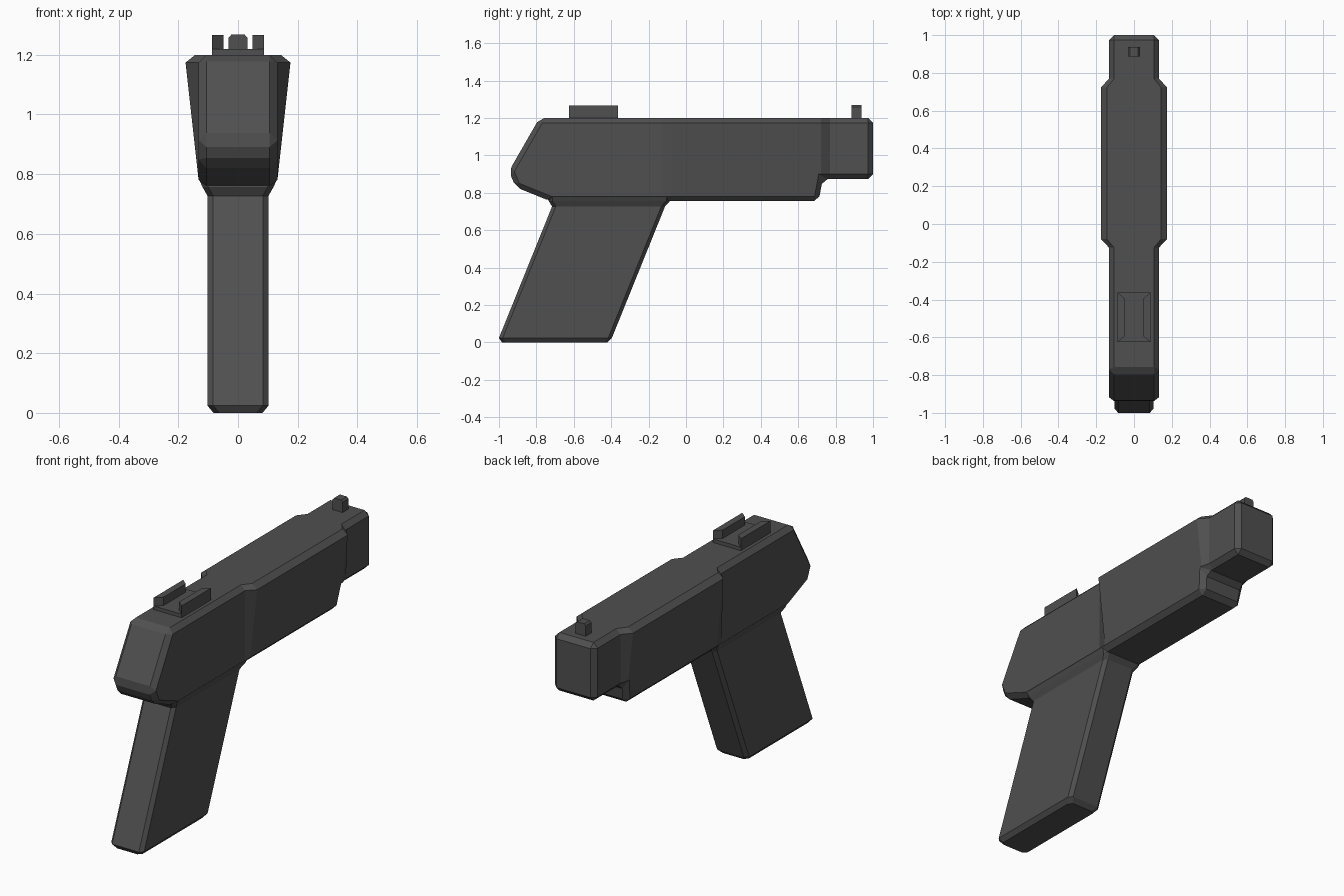
import bpy, bmesh

if "Cube" in bpy.data.objects:
    bpy.data.objects.remove(bpy.data.objects["Cube"])

grey = bpy.data.materials.new("dark grey")
grey.diffuse_color = (0.08, 0.08, 0.08, 1)
grey.use_nodes = True
grey.node_tree.nodes["Principled BSDF"].inputs["Base Color"].default_value = grey.diffuse_color


def finish(bm, name):
    bmesh.ops.recalc_face_normals(bm, faces=bm.faces)
    me = bpy.data.meshes.new(name)
    bm.to_mesh(me)
    bm.free()
    me.materials.append(grey)
    ob = bpy.data.objects.new(name, me)
    bpy.context.scene.collection.objects.link(ob)
    return ob


def loft(bm, rings):
    """Closed rings of equal length joined by quads and capped."""
    vs = [[bm.verts.new(p) for p in r] for r in rings]
    n = len(vs[0])
    for a, b in zip(vs, vs[1:]):
        for i in range(n):
            j = (i + 1) % n
            bm.faces.new((a[i], a[j], b[j], b[i]))
    bm.faces.new(vs[0][::-1])
    bm.faces.new(vs[-1])
    bmesh.ops.recalc_face_normals(bm, faces=bm.faces)


# Body: bevelled side profile, widened along its middle
bm = bmesh.new()
profile = [(-0.783, 1.2), (-0.947, 0.915), (-0.91, 0.83), (-0.725, 0.755),
           (0.709, 0.755), (0.731, 0.873), (1.0, 0.873), (1.0, 1.2)]
loft(bm, [[(x, y, z) for y, z in profile] for x in (-0.132, 0.132)])
bmesh.ops.bevel(bm, geom=bm.edges[:], offset=0.026, offset_type='OFFSET',
                segments=1, profile=0.5, affect='EDGES', clamp_overlap=True)
for y in (-0.125, -0.08, 0.722, 0.77):
    bmesh.ops.bisect_plane(bm, geom=bm.verts[:] + bm.edges[:] + bm.faces[:],
                           plane_co=(0, y, 0), plane_no=(0, 1, 0))
for v in bm.verts:
    y, z = v.co.y, v.co.z
    blend = max(0, min(1, (y + 0.125) / 0.045, (0.77 - y) / 0.048))
    v.co.x *= 1 + 0.333 * blend * max(0, (z - 0.78) / 0.395)
finish(bm, "body")


# Grip: slanted chamfered column flaring into the body
def grip_ring(z, w, y0, y1, cx=0.019, cy=0.02):
    return [(-w + cx, y0, z), (w - cx, y0, z), (w, y0 + cy, z), (w, y1 - cy, z),
            (w - cx, y1, z), (-w + cx, y1, z), (-w, y1 - cy, z), (-w, y0 + cy, z)]


bm = bmesh.new()
loft(bm, [grip_ring(0, 0.082, -0.984, -0.42),
          grip_ring(0.024, 0.102, -1.0, -0.396),
          grip_ring(0.727, 0.102, -0.716, -0.112),
          grip_ring(0.757, 0.119, -0.735, -0.085),
          grip_ring(0.784, 0.1315, -0.735, -0.085)])
finish(bm, "grip")

# Rear sight: base plate with two end-tapered side walls
bm = bmesh.new()
plate = [(-0.087, -0.625), (0.087, -0.625), (0.087, -0.363), (-0.087, -0.363)]
loft(bm, [[(x, y, z) for x, y in plate] for z in (1.19, 1.22)])
finish(bm, "rear_sight_base")
for s, side in ((-1, "left"), (1, "right")):
    bm = bmesh.new()
    wall = [(0.087, -0.625), (0.087, -0.363), (0.049, -0.395), (0.049, -0.593)]
    loft(bm, [[(s * x, y, z) for x, y in wall] for z in (1.215, 1.267)])
    finish(bm, "rear_sight_wall_" + side)

# Front sight: small post with chamfered top sides
bm = bmesh.new()
post = [(-0.031, 1.19), (0.031, 1.19), (0.031, 1.258),
        (0.022, 1.268), (-0.022, 1.268), (-0.031, 1.258)]
loft(bm, [[(x, y, z) for x, z in post] for y in (0.886, 0.937)])
finish(bm, "front_sight")
